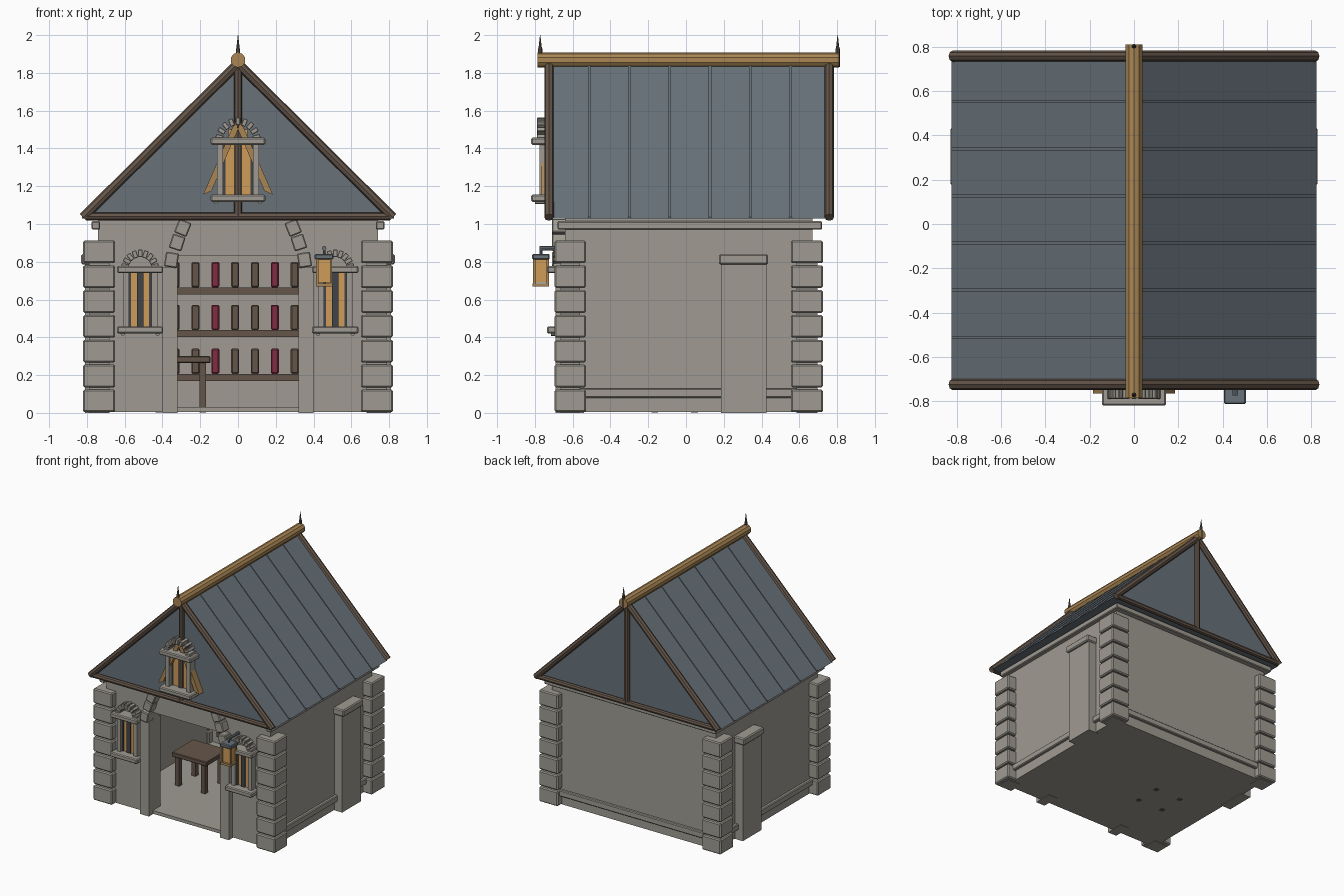
import bpy, bmesh, math
from mathutils import Vector, Matrix

old = bpy.data.objects.get("Cube")
if old:
    bpy.data.objects.remove(old, do_unlink=True)


def material(name, r, g, b):
    m = bpy.data.materials.new(name)
    m.use_nodes = True
    m.diffuse_color = (r, g, b, 1)
    m.node_tree.nodes["Principled BSDF"].inputs["Base Color"].default_value = (r, g, b, 1)
    return m


STONE = material("stone", .35, .33, .29)
SLATE = material("slate", .14, .17, .195)
BROWN = material("dark_wood", .13, .092, .068)
TAN = material("tan_wood", .40, .24, .09)
GLOW = material("amber_glass", .62, .33, .10)
RED = material("red_cloth", .22, .025, .055)
DARK = material("dark_metal", .05, .06, .07)


def finish(name, bm, mat, bevel=0):
    bmesh.ops.recalc_face_normals(bm, faces=bm.faces)
    me = bpy.data.meshes.new(name)
    bm.to_mesh(me)
    bm.free()
    ob = bpy.data.objects.new(name, me)
    bpy.context.scene.collection.objects.link(ob)
    me.materials.append(mat)
    if bevel:
        mod = ob.modifiers.new("bevel", "BEVEL")
        mod.width = bevel
        mod.segments = 1
    return ob


def box(name, mat, x, y, z, bevel=0, tilt=0):
    """Box from (min, max) pairs, tilted in degrees about its own y axis."""
    bm = bmesh.new()
    mid = Vector([(a + b) / 2 for a, b in (x, y, z)])
    size = [abs(b - a) for a, b in (x, y, z)]
    mtx = (Matrix.Translation(mid) @ Matrix.Rotation(math.radians(tilt), 4, 'Y')
           @ Matrix.Diagonal((*size, 1)))
    bmesh.ops.create_cube(bm, size=1, matrix=mtx)
    return finish(name, bm, mat, bevel)


def beam(name, mat, p, q, r, sides=8, tip=None):
    """Round timber between two points."""
    bm = bmesh.new()
    p, q = Vector(p), Vector(q)
    rot = (q - p).to_track_quat('Z', 'Y').to_matrix().to_4x4()
    bmesh.ops.create_cone(bm, cap_ends=True, segments=sides, radius1=r,
                          radius2=r if tip is None else tip, depth=(q - p).length,
                          matrix=Matrix.Translation((p + q) / 2) @ rot)
    return finish(name, bm, mat)


def prism(name, mat, outline, y0, y1):
    """Front-facing outline of (x, z) points extruded along y."""
    bm = bmesh.new()
    face = bm.faces.new([bm.verts.new((x, y0, z)) for x, z in outline])
    new = bmesh.ops.extrude_face_region(bm, geom=[face])["geom"]
    bmesh.ops.translate(bm, vec=(0, y1 - y0, 0),
                        verts=[v for v in new if isinstance(v, bmesh.types.BMVert)])
    return finish(name, bm, mat)


FRONT, BACK = -.64, .67

# Walls around an open room
box("floor", STONE, (-.74, .74), (FRONT, BACK), (.004, .03))
box("back_wall", STONE, (-.74, .74), (.6, BACK), (.03, 1.03))
box("door_lintel", STONE, (-.32, .32), (FRONT, -.56), (.83, 1.03))
box("ceiling", STONE, (-.67, .67), (-.56, .6), (.98, 1.03))
box("back_plinth", STONE, (-.66, .66), (BACK, .7), (.08, .13), .006)
box("back_cornice", STONE, (-.775, .775), (BACK, .72), (.97, 1.015), .006)
for s, side in ((-1, "right"), (1, "left")):
    box(side + "_wall", STONE, (s * .67, s * .74), (FRONT, .6), (.03, 1.03))
    box(side + "_front_wall", STONE, (s * .32, s * .67), (FRONT, -.56), (.03, 1.03))
    box(side + "_plinth", STONE, (s * .74, s * .77), (FRONT, BACK), (.08, .13), .006)
    box(side + "_cornice", STONE, (s * .73, s * .775), (-.68, .72), (.97, 1.015), .006)
    box(side + "_pilaster", STONE, (s * .72, s * .81), (.185, .425), (0, .79))
    box(side + "_pilaster_cap", STONE, (s * .72, s * .83), (.175, .435), (.785, .84), .008)

    # Corner stones
    for y0, y1, end in ((-.695, -.53, "front"), (.555, .725, "back")):
        box(f"{side}_{end}_corner_core", STONE, (s * .68, s * .79),
            (y0 + .03, y1 - .03), (0, .9))
        for i in range(7):
            z = .004 + i * .1315
            box(f"{side}_{end}_corner_stone", STONE, (s * .65, s * .82),
                (y0, y1), (z, z + .12), .008)

    # Door frame and the springing stones of its arch
    box(side + "_door_jamb", STONE, (s * .32, s * .4), (-.69, -.54), (0, .77))
    for cx, cz, tilt in ((.352, .81, 9), (.322, .902, 18), (.292, .98, 22)):
        box(side + "_arch_stone", STONE, (s * (cx - .035), s * (cx + .035)),
            (-.71, -.6), (cz - .039, cz + .039), .006, -s * tilt)


# Roof, standing seams and gable timbers
RY0, RY1 = -.71, .745
prism("roof", SLATE, [(-.825, 1.03), (.825, 1.03), (0, 1.855)], RY0, RY1)
for i in range(6):
    y = -.512 + i * .213
    for s in (-1, 1):
        prism("roof_seam", SLATE, [(s * .825, 1.03), (s * .825, 1.038), (0, 1.863), (0, 1.85)],
              y - .007, y + .007)
for y, end in ((-.725, "front"), (.758, "back")):
    for s in (-1, 1):
        beam(end + "_barge_beam", BROWN, (s * .82, y, 1.035), (0, y, 1.85), .025)
    beam(end + "_tie_beam", BROWN, (-.8, y, 1.04), (.8, y, 1.04), .021)
    beam(end + "_king_post", BROWN, (0, y, 1.04), (0, y, 1.84), .022)
beam("ridge_beam", TAN, (0, -.785, 1.868), (0, .81, 1.868), .04, 10)
for y in (-.772, .803):
    beam("finial_base", BROWN, (0, y, 1.83), (0, y, 1.93), .011)
    beam("finial_spike", BROWN, (0, y, 1.93), (0, y, 2), .009, 8, .001)


# Windows: sill, posts, lintel, glass, mullion and a fan of arch stones
def window(name, cx, z0, z1, half, post, wall, depth, rise):
    y = wall - depth
    for z, part in ((z0, "sill"), (z1 - .036, "lintel")):
        box(f"{name}_{part}", STONE, (cx - half, cx + half), (y, wall + .02), (z, z + .038), .007)
    inner = post - .016
    box(name + "_glass", GLOW, (cx - inner, cx + inner), (wall - .022, wall + .01),
        (z0 + .03, z1 - .03))
    box(name + "_mullion", DARK, (cx - .017, cx + .017), (wall - .032, wall),
        (z0 + .03, z1 - .03))
    for s in (-1, 1):
        px = cx + s * post
        box(name + "_post", STONE, (px - .016, px + .016), (y + .045, wall + .01),
            (z0 + .03, z1 - .03))
        box(name + "_edge_strip", DARK, (cx + s * (inner - .012), cx + s * inner),
            (wall - .028, wall), (z0 + .03, z1 - .03))
        bx = cx + s * (half - .03)
        beam(name + "_bracket", STONE, (bx, y + .02, z0), (bx, wall, z0), .012)
    for i in range(9):
        a = math.pi * (i + .5) / 9
        x, z = cx + math.cos(a) * rise, z1 - .012 + math.sin(a) * rise
        box(name + "_fan_stone", STONE, (x - .012, x + .012), (y + .03, wall + .01),
            (z - .02, z + .02), .003, 90 - math.degrees(a))


window("right_window", -.518, .42, .776, .122, .076, FRONT, .095, .08)
window("left_window", .515, .42, .776, .122, .076, FRONT, .095, .08)
window("gable_window", 0, 1.117, 1.455, .145, .095, RY0, .11, .1)
box("gable_glass_top", GLOW, (-.05, .05), (-.735, -.7), (1.45, 1.5))
for s in (-1, 1):
    prism("gable_window_brace", TAN, [(s * .14, 1.175), (s * .185, 1.155), (s * .01, 1.555),
                                      (0, 1.5)], -.765, -.71)

# Hanging lantern
LX, LY = .456, -.768
box("lantern_roof", SLATE, (LX - .05, LX + .05), (LY - .046, LY + .046), (.812, .842), .006)
box("lantern_glass", GLOW, (LX - .034, LX + .034), (LY - .034, LY + .034), (.69, .812))
box("lantern_base", TAN, (LX - .044, LX + .044), (LY - .044, LY + .044), (.668, .686))
for sx in (-1, 1):
    for sy in (-1, 1):
        x, y = LX + sx * .036, LY + sy * .036
        box("lantern_corner", TAN, (x - .006, x + .006), (y - .006, y + .006), (.68, .815))
beam("lantern_arm", SLATE, (LX, -.775, .872), (LX, -.62, .872), .012)
beam("lantern_hook", SLATE, (LX, LY, .835), (LX, LY, .872), .007)

# Shelves with goods on the back wall
for i, z in enumerate((.17, .402, .628)):
    box("shelf", BROWN, (-.5, .5), (.44, .6), (z, z + .037))
    for k in range(-4, 5):
        x = -.015 + k * .105
        mat = RED if k % 3 == 2 else BROWN
        box("shelf_goods", mat, (x - .021, x + .021), (.48, .57), (z + .037, z + .17), .006)

# Table
box("table_top", BROWN, (-.46, -.145), (-.2, .08), (.265, .3), .005)
for x in (-.42, -.187):
    for y in (-.165, .045):
        box("table_leg", BROWN, (x - .018, x + .018), (y - .018, y + .018), (.002, .27))
